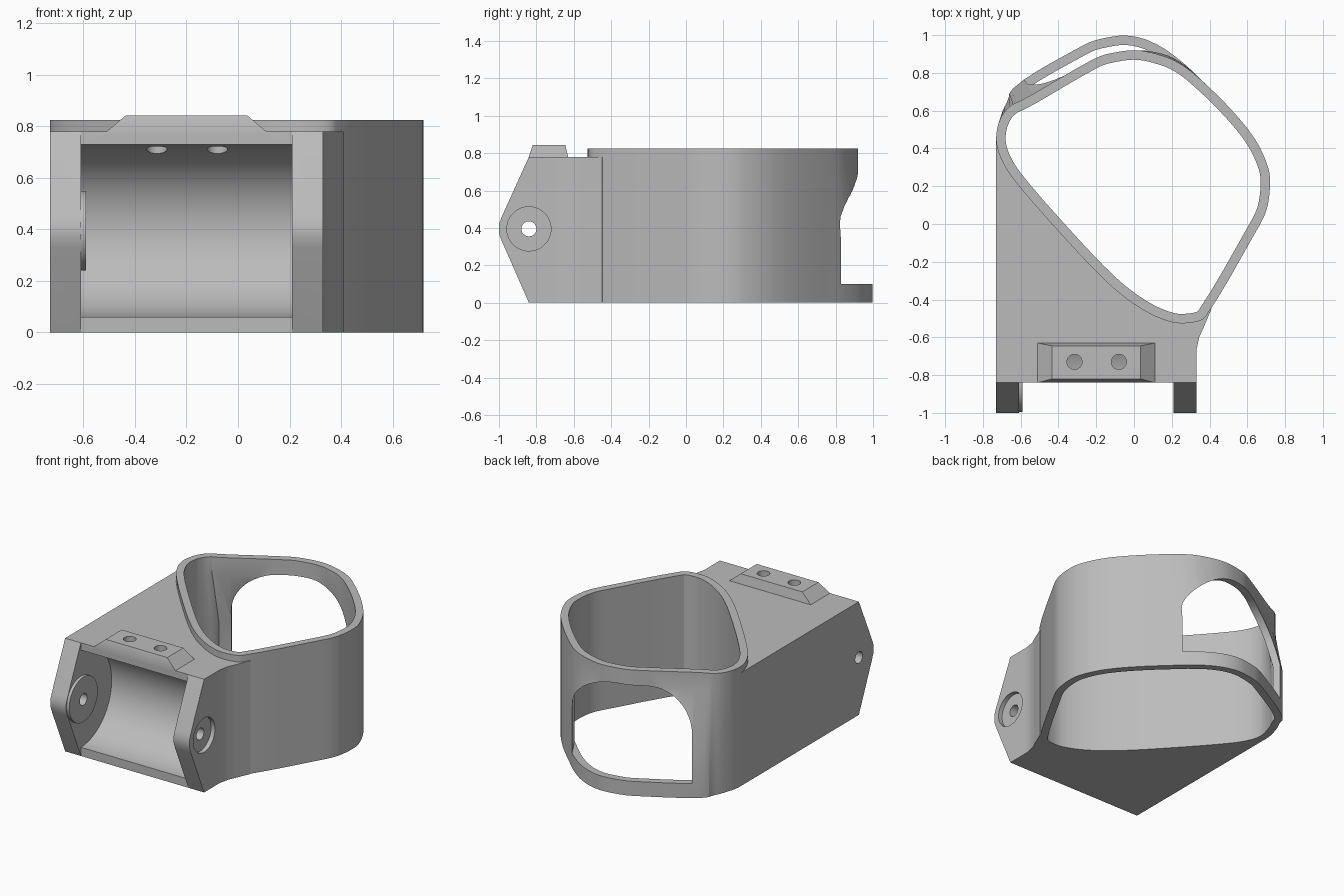
import bpy
import bmesh
from math import sin, cos, pi, radians
from mathutils import Vector
from mathutils.geometry import interpolate_bezier

cube = bpy.data.objects.get("Cube")
if cube:
    bpy.data.objects.remove(cube)

GREY = (0.5, 0.5, 0.5, 1)
material = bpy.data.materials.new("plain grey")
material.use_nodes = True
material.diffuse_color = GREY
material.node_tree.nodes["Principled BSDF"].inputs["Base Color"].default_value = GREY


def loft(name, rings):
    """Closed solid through rings of equal point count."""
    bm = bmesh.new()
    rows = [[bm.verts.new(p) for p in ring] for ring in rings]
    n = len(rows[0])
    for a, b in zip(rows, rows[1:]):
        for i in range(n):
            j = (i + 1) % n
            bm.faces.new((a[i], a[j], b[j], b[i]))
    bm.faces.new(rows[0][::-1])
    bm.faces.new(rows[-1])
    bmesh.ops.recalc_face_normals(bm, faces=bm.faces)
    mesh = bpy.data.meshes.new(name)
    bm.to_mesh(mesh)
    bm.free()
    mesh.materials.append(material)
    obj = bpy.data.objects.new(name, mesh)
    bpy.context.collection.objects.link(obj)
    return obj


def circle(r, count=48):
    return [(r * cos(2 * pi * i / count), r * sin(2 * pi * i / count)) for i in range(count)]


def along_x(name, profile, x0, x1):
    return loft(name, [[(x, y, z) for y, z in profile] for x in (x0, x1)])


def along_z(name, profile, z0, z1):
    return loft(name, [[(x, y, z) for x, y in profile] for z in (z0, z1)])


def axle(name, r, x0, x1):
    return along_x(name, [(y + PIN_Y, z + PIN_Z) for y, z in circle(r)], x0, x1)


def combine(target, tool, operation):
    mod = target.modifiers.new(operation.lower(), 'BOOLEAN')
    mod.operation = operation
    mod.solver = 'EXACT'
    mod.object = tool
    bpy.context.view_layer.objects.active = target
    bpy.ops.object.modifier_apply(modifier=mod.name)
    bpy.data.objects.remove(tool)


PIN_Y, PIN_Z = -0.84, 0.395
LEFT, RIGHT = -0.73, 0.33
ARM = 0.12
PLATE_TOP = 0.78
NORMAL = Vector((-0.5, 0.866, 0))
ALONG = Vector((0.866, 0.5, 0))

# Sleeve outline: x, y and how far the lower back bulges outward
outline = [Vector(p) for p in (
    (-.73, .45, 0), (-.71, .36, 0), (-.64, .24, 0), (-.38, -.06, 0), (-.13, -.32, 0),
    (.04, -.45, 0), (.2, -.52, 0), (.32, -.52, 0), (.38, -.49, 0), (.64, -.05, 0),
    (.7, .07, 0), (.72, .2, 0), (.71, .3, 0), (.64, .45, 0), (.52, .6, 0),
    (.38, .74, 0), (.25, .845, .4), (.12, .9, .9), (0, .92, 1), (-.14, .9, 1),
    (-.22, .87, 1), (-.54, .685, 1), (-.66, .62, .3), (-.715, .54, 0))]


def smooth(points, steps=5):
    n = len(points)
    tangent = [(points[(i + 1) % n] - points[i - 1]).normalized() for i in range(n)]
    result = []
    for i in range(n):
        j = (i + 1) % n
        reach = (points[j] - points[i]).length / 3
        result += interpolate_bezier(points[i], points[i] + tangent[i] * reach,
                                     points[j] - tangent[j] * reach, points[j], steps)[:-1]
    return result


curve = smooth(outline)


def sleeve_ring(z, bulge, inset):
    pts = [Vector((p.x, p.y, z)) + NORMAL * 0.09 * bulge * max(p.z, 0) for p in curve]
    ring = []
    for i, p in enumerate(pts):
        d = (pts[(i + 1) % len(pts)] - pts[i - 1]).normalized()
        ring.append(p + Vector((-d.y, d.x, 0)) * inset)
    return ring


def sleeve(name, bottom, top, inset):
    levels = ((bottom, 1), (0.35, 1), (0.7, 0), (top, 0))
    return loft(name, [sleeve_ring(z, b, inset) for z, b in levels])


bracket = sleeve("strap_bracket", 0, 0.825, 0)

# Mounting block that blends into the sleeve
block = [(LEFT, .45), (LEFT, PIN_Y), (RIGHT, PIN_Y), (RIGHT, -.67), (.345, -.6),
         (.37, -.545), (.41, -.45), (.3, -.3), (-.6, .45)]
combine(bracket, along_z("mounting_block", block, 0, PLATE_TOP), 'UNION')

# Two pointed hinge arms
arm = [(-.7, 0), (PIN_Y, 0), (-.985, .33), (-1, .37), (-1, .42),
       (-.985, .46), (PIN_Y, PLATE_TOP), (-.7, PLATE_TOP)]
for x in (LEFT, RIGHT - ARM):
    combine(bracket, along_x("hinge_arm", arm, x, x + ARM), 'UNION')

# Bevelled pad on top
pad = []
for x0, x1, y0, y1, z in ((-.51, .11, -.84, -.63, PLATE_TOP - .01),
                          (-.51, .11, -.84, -.63, PLATE_TOP),
                          (-.435, .035, -.82, -.645, .843)):
    pad.append([(x0, y0, z), (x1, y0, z), (x1, y1, z), (x0, y1, z)])
combine(bracket, loft("top_pad", pad), 'UNION')

# Round channel between the arms
channel = [(y + PIN_Y, z + PIN_Z) for y, z in circle(0.335, 96)]
combine(bracket, along_x("channel", channel, LEFT + ARM, RIGHT - ARM), 'DIFFERENCE')

# Opening through the sleeve
combine(bracket, sleeve("sleeve_opening", -0.1, 0.95, 0.05), 'DIFFERENCE')

# Arched window in the back wall
U0, U1, SILL, SPRING, R = -0.12, 0.664, 0.1, 0.42, 0.3
arch = [(U0, SILL), (U1, SILL)]
for centre, start in ((U1 - R, 0), (U0 + R, 90)):
    for k in range(13):
        a = radians(start + 7.5 * k)
        arch.append((centre + R * cos(a), SPRING + R * sin(a)))
window = [[ALONG * u + NORMAL * depth + Vector((0, 0, z)) for u, z in arch]
          for depth in (0.3, 1.3)]
combine(bracket, loft("window", window), 'DIFFERENCE')

# Hinge boss, pin holes and outer recess
combine(bracket, axle("boss", 0.155, LEFT + ARM - .02, LEFT + ARM + .02), 'UNION')
combine(bracket, axle("pin_hole", 0.04, -1, 1), 'DIFFERENCE')
combine(bracket, axle("pin_recess", 0.118, RIGHT - .03, RIGHT + .1), 'DIFFERENCE')

# Screw holes through the pad
for cx in (-0.315, -0.08):
    hole = [(x + cx, y - 0.73) for x, y in circle(0.04, 32)]
    combine(bracket, along_z("screw_hole", hole, 0.5, 1), 'DIFFERENCE')

bpy.ops.object.select_all(action='DESELECT')
bracket.select_set(True)
bpy.context.view_layer.objects.active = bracket
bpy.ops.object.shade_smooth_by_angle(angle=radians(25))
